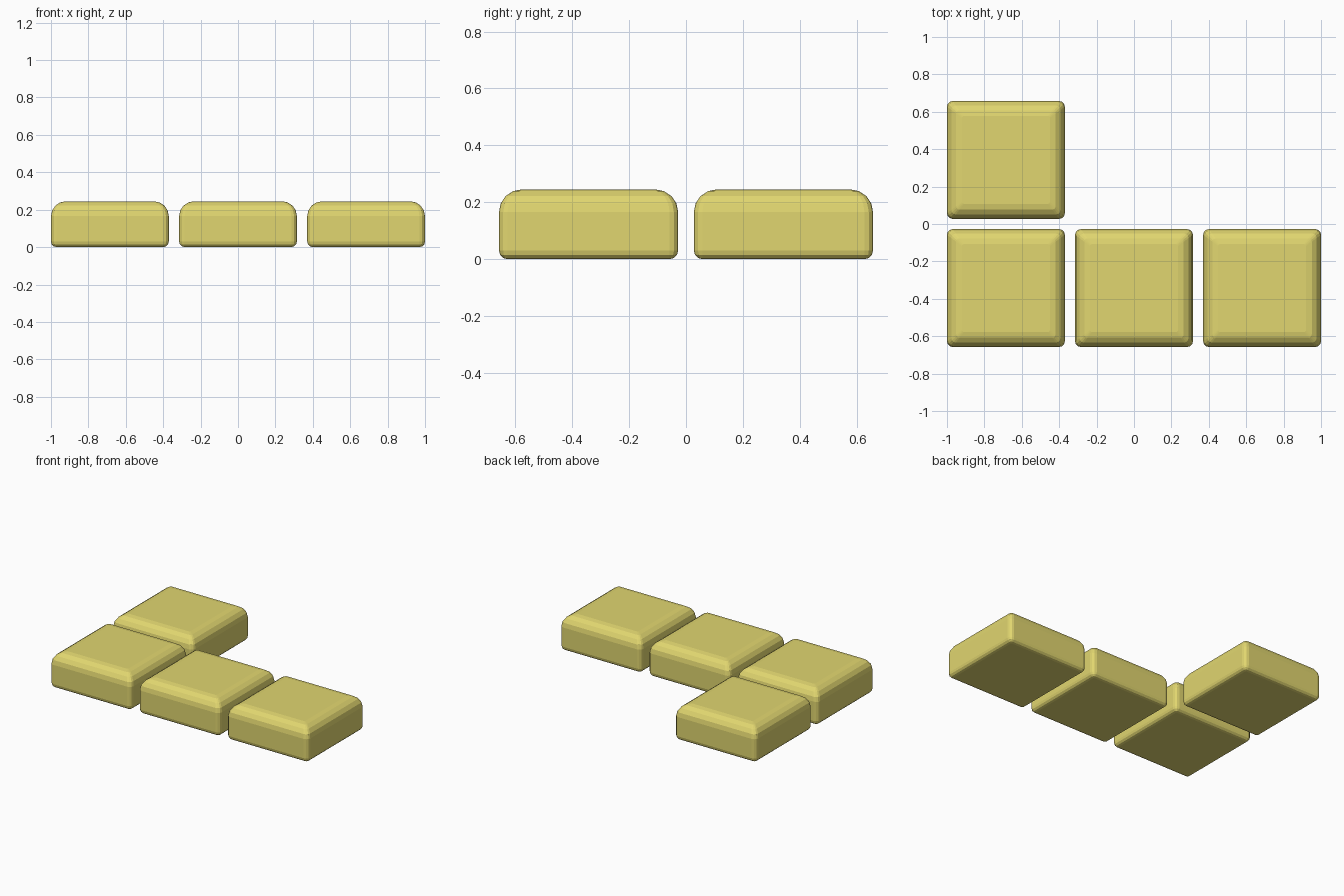
import bpy, bmesh
from math import sin, cos, pi

if "Cube" in bpy.data.objects:
    bpy.data.objects.remove(bpy.data.objects["Cube"])

HALF = 0.315     # half width of one block
PITCH = 0.685    # spacing between block centres
HEIGHT = 0.245
EDGE = 0.03      # small rounding on upright and bottom edges
CROWN = 0.08     # large rounding around the top

yellow = bpy.data.materials.new("yellow")
yellow.diffuse_color = (0.75, 0.67, 0.16, 1)
yellow.use_nodes = True
yellow.node_tree.nodes["Principled BSDF"].inputs["Base Color"].default_value = yellow.diffuse_color


def rounded_ring(bm, inset, z, radius, steps=3):
    """Square loop with rounded corners."""
    c = HALF - inset - radius
    verts = []
    for k, (sx, sy) in enumerate([(1, 1), (-1, 1), (-1, -1), (1, -1)]):
        for i in range(steps + 1):
            a = (k + i / steps) * pi / 2
            verts.append(bm.verts.new((sx * c + radius * cos(a),
                                       sy * c + radius * sin(a), z)))
    return verts


def block_mesh():
    # side profile: (inset, height, corner radius)
    profile = []
    for i in range(4):
        a = i / 3 * pi / 2
        inset = EDGE * (1 - sin(a))
        profile.append((inset, EDGE * (1 - cos(a)), max(EDGE - inset, 0.002)))
    for i in range(5):
        a = i / 4 * pi / 2
        inset = CROWN * (1 - cos(a))
        profile.append((inset, HEIGHT - CROWN * (1 - sin(a)), EDGE - inset * 0.25))
    bm = bmesh.new()
    rings = [rounded_ring(bm, *p) for p in profile]
    n = len(rings[0])
    for lo, hi in zip(rings, rings[1:]):
        for i in range(n):
            j = (i + 1) % n
            bm.faces.new((lo[i], lo[j], hi[j], hi[i]))
    bm.faces.new(rings[0][::-1])
    bm.faces.new(rings[-1])
    mesh = bpy.data.meshes.new("block")
    bm.to_mesh(mesh)
    bm.free()
    mesh.materials.append(yellow)
    return mesh


# three blocks in the front row, one behind the left end
mesh = block_mesh()
for name, x, y in [("front_left_block", -1, -0.5), ("front_middle_block", 0, -0.5),
                   ("front_right_block", 1, -0.5), ("back_left_block", -1, 0.5)]:
    ob = bpy.data.objects.new(name, mesh)
    ob.location = (x * PITCH, y * PITCH, 0)
    bpy.context.collection.objects.link(ob)
